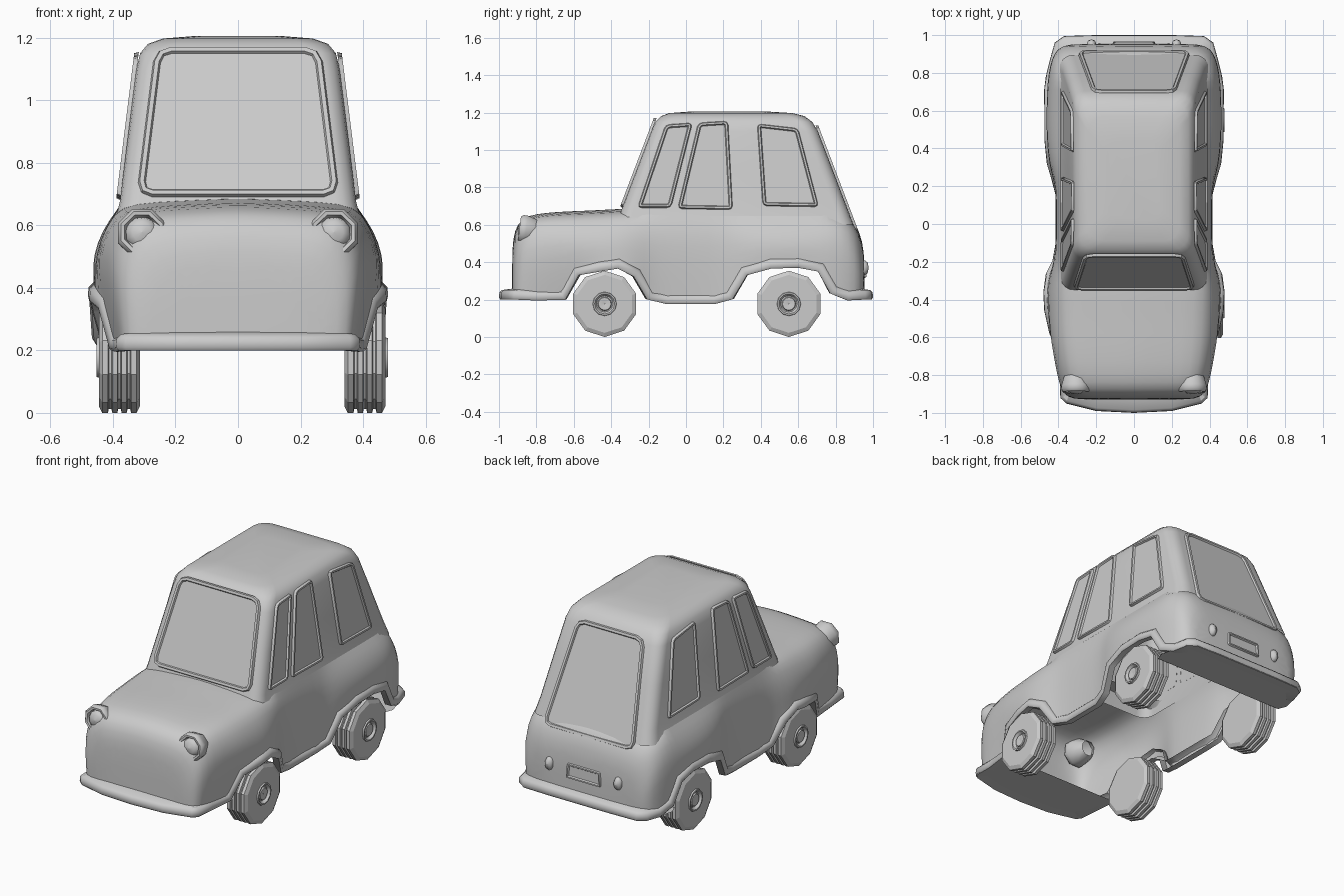
import bpy, bmesh, math
from mathutils import Vector, Matrix

if "Cube" in bpy.data.objects:
    bpy.data.objects.remove(bpy.data.objects["Cube"])


def make(name, bm, smooth=None, mirror=False, subsurf=0):
    bmesh.ops.remove_doubles(bm, verts=bm.verts[:], dist=1e-5)
    bmesh.ops.recalc_face_normals(bm, faces=bm.faces[:])
    me = bpy.data.meshes.new(name)
    bm.to_mesh(me)
    bm.free()
    ob = bpy.data.objects.new(name, me)
    bpy.context.collection.objects.link(ob)
    if smooth:
        bpy.ops.object.select_all(action='DESELECT')
        ob.select_set(True)
        bpy.context.view_layer.objects.active = ob
        bpy.ops.object.shade_smooth_by_angle(angle=math.radians(smooth))
    if mirror:
        m = ob.modifiers.new("mirror", 'MIRROR')
        m.use_clip = True
    if subsurf:
        s = ob.modifiers.new("subsurf", 'SUBSURF')
        s.levels = s.render_levels = subsurf
    return ob


def skin(bm, rows, closed=False, skip=lambda i, j: False):
    """Quads between successive rows of points."""
    vs = [[bm.verts.new(p) for p in r] for r in rows]
    n = len(rows[0])
    for i in range(len(rows) - 1):
        for j in range(n if closed else n - 1):
            if not skip(i, j):
                k = (j + 1) % n
                bm.faces.new((vs[i][j], vs[i][k], vs[i + 1][k], vs[i + 1][j]))
    return vs


# Lower body: stations (y, bottom z, bottom / middle / top half-width, top z)
ST = [(-.93, .22, .28, .29, .21, .46), (-.918, .22, .35, .355, .28, .56),
      (-.88, .22, .37, .39, .32, .625), (-.80, .22, .38, .415, .345, .65),
      (-.66, .22, .395, .44, .36, .66), (-.59, .35, .43, .45, .365, .663),
      (-.46, .375, .46, .455, .37, .668), (-.36, .39, .465, .455, .375, .675),
      (-.26, .34, .45, .44, .38, .675), (-.19, .22, .415, .425, .385, .665),
      (-.10, .2, .40, .415, .388, .66), (.15, .2, .40, .415, .388, .66),
      (.23, .22, .42, .425, .388, .66), (.31, .35, .445, .45, .388, .66),
      (.45, .39, .46, .465, .388, .66), (.60, .395, .46, .465, .388, .66),
      (.72, .37, .46, .46, .388, .66), (.79, .25, .45, .455, .388, .66),
      (.87, .22, .43, .44, .37, .64), (.93, .22, .40, .41, .34, .56),
      (.955, .22, .34, .35, .29, .44)]


def section(s):
    y, zb, wb, wm, wt, zt = s
    zm = zt - .16
    return [(wb, y, zb), ((wb + wm) / 2, y, zb + (zm - zb) * .4), (wm, y, zm),
            (wm * .6 + wt * .4, y, zt - .075), (wt, y, zt - .012),
            (wt * .7, y, zt), (wt * .35, y, zt + .006), (0, y, zt + .012)]


bm = bmesh.new()
vs = skin(bm, [section(s) for s in ST],
          skip=lambda i, j: j >= 4 and ST[i][0] > -.3 and ST[i + 1][0] < .8)
for r, s in ((vs[0], ST[0]), (vs[-1], ST[-1])):
    bm.faces.new(r + [bm.verts.new((0, s[0], s[1]))])
make("lower_body", bm, 60, True, 1)

# Bumpers and wheel arch lips: one band swept round the lower edge
path = [(0, -1, .225), (.2, -.99, .225), (.36, -.95, .225), (.39, -.92, .225)]
path += [(s[2] + .015, s[0], s[1]) for s in ST[3:19]]
path += [(.42, .96, .225), (.37, .995, .225), (.2, 1, .225), (0, 1, .225)]
path = [Vector(p) for p in path]
rows = []
for i, p in enumerate(path):
    a, b = path[max(i - 1, 0)], path[min(i + 1, len(path) - 1)]
    t = (b - a).normalized()
    n = Vector((t.y, -t.x, 0)).normalized()
    if i in (0, len(path) - 1):
        n, t = Vector((0, 1 if i else -1, 0)), Vector((-1 if i else 1, 0, 0))
    up = n.cross(t).normalized()
    if up.z < 0:
        up = -up
    d = .09 if abs(p.y) > .9 else .045
    rows.append([p + n * o + up * u for o, u in
                 ((-d, -.022), (-.008, -.025), (0, -.015), (-.002, .012),
                  (-.016, .026), (-d, .036))])
bm = bmesh.new()
skin(bm, rows)
make("bumper_and_arch_lip", bm, 50, True)

# Flat plates below the bumpers
for name, pts, edge in (("front_under_plate", path[:5], -.655),
                        ("rear_under_plate", path[-6:], .735)):
    half = [(p.x - .005 if p.x else 0, p.y * .996, .202) for p in pts]
    if edge < 0:
        half = half + [(.40, edge, .202), (0, edge, .202)]
    else:
        half = [(0, edge, .202), (.44, edge, .202)] + half
    bm = bmesh.new()
    bm.faces.new([bm.verts.new(p) for p in half])
    make(name, bm, None, True)


# Cabin: rounded rectangles (z, front y, rear y, half-width, corner radius)
def ring(z, y0, y1, w, r, seg=5):
    out = []
    for cx, cy, a0 in ((w - r, y1 - r, 0), (r - w, y1 - r, 90),
                       (r - w, y0 + r, 180), (w - r, y0 + r, 270)):
        for k in range(seg):
            a = math.radians(a0 + 90 * k / (seg - 1))
            out.append((cx + r * math.cos(a), cy + r * math.sin(a), z))
    return out


bm = bmesh.new()
vs = skin(bm, [ring(*c) for c in (
    (.60, -.37, .895, .395, .07), (.68, -.345, .865, .377, .065),
    (.90, -.262, .782, .35, .065), (1.10, -.185, .705, .325, .065),
    (1.15, -.163, .675, .313, .07), (1.18, -.135, .635, .288, .08),
    (1.197, -.09, .57, .24, .08), (1.205, .02, .44, .14, .06))], True)
bm.faces.new(vs[-1])
make("cabin", bm, 50)


# Windows: raised rim with a recessed pane
def window(name, pts, out, corner=.03, mirror=False, rim=.014):
    bm = bmesh.new()
    f = bm.faces.new([bm.verts.new(p) for p in pts])
    f.normal_update()
    if f.normal.dot(Vector(out)) < 0:
        f.normal_flip()
    bmesh.ops.bevel(bm, geom=bm.verts[:], offset=corner, segments=2,
                    profile=.5, affect='VERTICES')
    for th, dep in ((.005, .014), (rim, 0), (.005, -.009)):
        f = max(bm.faces, key=lambda q: q.calc_area())
        f.normal_update()
        bmesh.ops.inset_individual(bm, faces=[f], thickness=th, depth=dep)
    make(name, bm, 30, mirror)


def side(y, z):
    return (.376 - (z - .68) * .124, y, z)


def front(x, z):
    return (x, -.344 + (z - .68) * .381, z)


def back(x, z):
    return (x, .864 - (z - .68) * .381, z)


window("windshield", [front(-.325, .69), front(.325, .69), front(.265, 1.17),
                      front(-.265, 1.17)], (0, -1, .3), .05)
window("rear_window", [back(-.30, .56), back(.30, .56), back(.22, 1.13),
                       back(-.22, 1.13)], (0, 1, .3), .05)
for name, q in (
        ("front_vent_window", ((-.26, .69), (-.08, .69), (.035, 1.145), (-.11, 1.135))),
        ("front_door_window", ((-.045, .685), (.25, .68), (.225, 1.155), (.065, 1.145))),
        ("rear_side_window", ((.41, .70), (.71, .695), (.60, 1.115), (.38, 1.14)))):
    window(name, [side(*p) for p in q], (1, 0, 0), .022, True, .01)


# Turned parts: profile of (radius, height along axis)
def lathe(name, prof, seg, matrix, smooth=None):
    bm = bmesh.new()
    skin(bm, [[(r * math.sin(2 * math.pi * k / seg), r * math.cos(2 * math.pi * k / seg), h)
               for k in range(seg)] for r, h in prof], True)
    for v in bm.verts:
        v.co = matrix @ v.co
    make(name, bm, smooth)


# Wheels: ten-sided grooved tyres with a ringed hub
tyre = [(.001, -.066), (.155, -.066), (.177, -.055)]
for g in (-.03, 0, .03):
    tyre += [(.177, g - .007), (.164, g - .004), (.164, g + .004), (.177, g + .007)]
tyre += [(.177, .055), (.155, .066), (.055, .066), (.05, .05), (.001, .05)]
hub = [(.066, .06), (.062, .074), (.054, .074), (.044, .058), (.038, .058),
       (.034, .068), (.024, .068), (.001, .064)]
for sx, label in ((-1, "left"), (1, "right")):
    for y, end in ((-.435, "front"), (.55, "rear")):
        m = Matrix.Translation((.406 if sx > 0 else -.379, y, .177)) \
            @ Matrix.Rotation(sx * math.pi / 2, 4, 'Y') \
            @ Matrix.Rotation(math.pi / 2, 4, 'Z')
        lathe(f"{end}_{label}_tyre", tyre, 10, m)
        lathe(f"{end}_{label}_hub", hub, 12, m, 40)

    # Headlight: octagonal rim, domed lens, tapered housing
    m = Matrix.Translation((sx * .307, -.855, .573)) \
        @ Matrix.Rotation(math.radians(83), 4, 'X') @ Matrix.Rotation(math.pi / 8, 4, 'Z')
    lathe(f"headlight_rim_{label}", [(.045, -.09), (.07, -.04), (.082, 0), (.083, .022),
                                     (.072, .036), (.06, .034), (.053, .012)], 8, m, 50)
    lathe(f"headlight_lens_{label}", [(.054, .01), (.048, .028), (.03, .04), (.001, .045)],
          12, m, 60)

    # Oval tail light
    m = Matrix.Translation((sx * .225, .945, .37)) @ Matrix.Rotation(-math.pi / 2, 4, 'X') \
        @ Matrix.Diagonal((.75, 1.15, 1, 1))
    lathe(f"tail_light_{label}", [(.034, -.01), (.034, .012), (.025, .026), (.001, .032)],
          10, m, 50)

# Blank rear plate in a frame
window("rear_plate", [(-.115, .952, .315), (.115, .952, .315), (.11, .947, .405),
                      (-.11, .947, .405)], (0, 1, 0), .012, False, .008)
